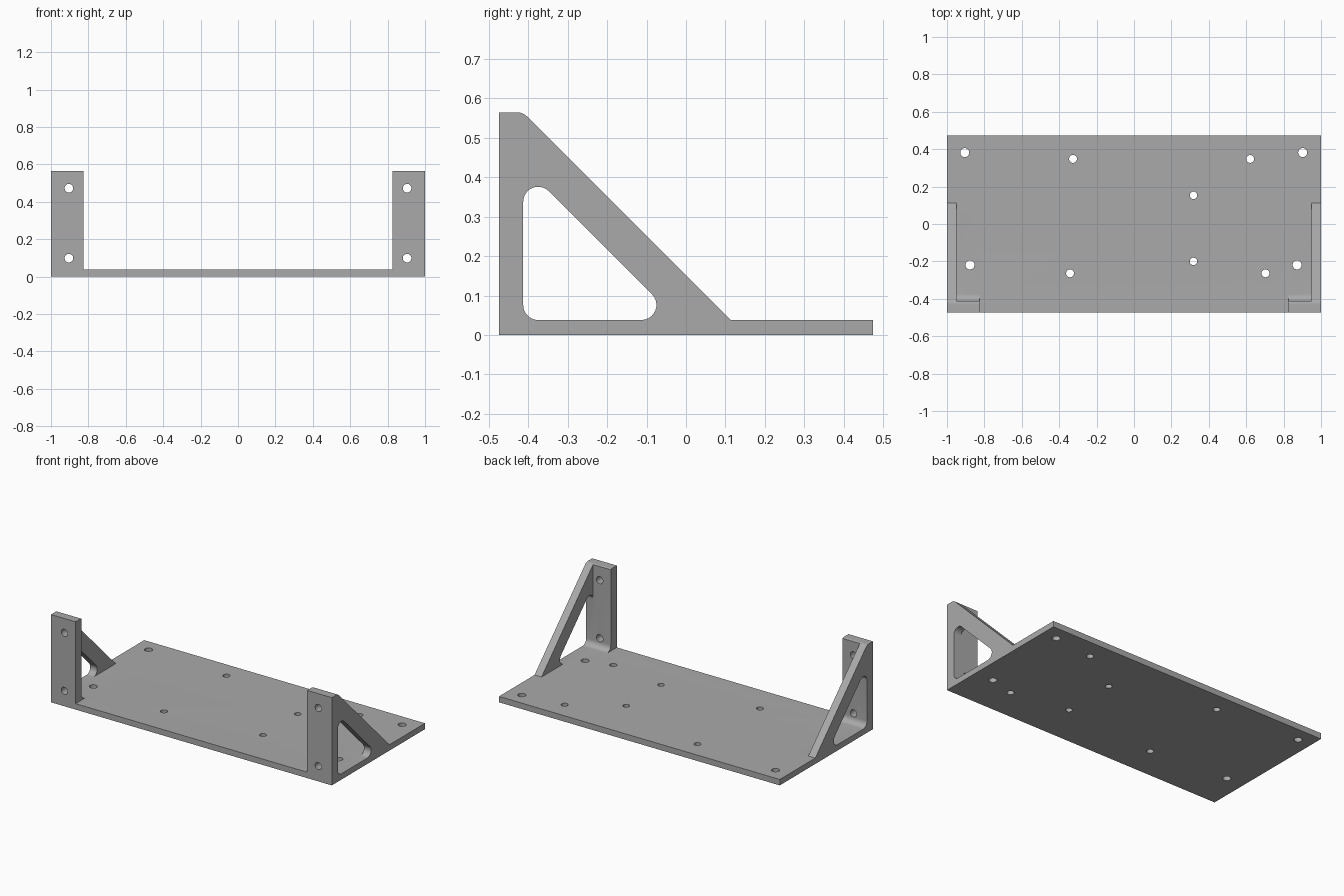
import bpy, bmesh
from math import radians, sin, cos, tan
from mathutils import Vector

if "Cube" in bpy.data.objects:
    bpy.data.objects.remove(bpy.data.objects["Cube"])

grey = bpy.data.materials.new("plain grey")
grey.use_nodes = True
grey.diffuse_color = (0.4, 0.4, 0.4, 1)
grey.node_tree.nodes["Principled BSDF"].inputs["Base Color"].default_value = grey.diffuse_color

FRONT, BACK, PLATE, TOP = -0.474, 0.474, 0.038, 0.565
POST_BACK, POST_IN, WALL_IN = -0.413, 0.825, 0.95
R = 0.038


def arc(y, z, start, end, steps=10):
    """Points of a fillet in the side plane, angles in degrees."""
    angles = [radians(start + (end - start) * i / steps) for i in range(steps + 1)]
    return [(y + R * cos(a), z + R * sin(a)) for a in angles]


def extrude(name, profile, x0, x1):
    """Side profile of (y, z) points swept along x."""
    bm = bmesh.new()
    face = bm.faces.new([bm.verts.new((x0, y, z)) for y, z in profile])
    new = bmesh.ops.extrude_face_region(bm, geom=[face])["geom"]
    bmesh.ops.translate(bm, vec=(x1 - x0, 0, 0),
                        verts=[v for v in new if isinstance(v, bmesh.types.BMVert)])
    bmesh.ops.recalc_face_normals(bm, faces=bm.faces)
    mesh = bpy.data.meshes.new(name)
    bm.to_mesh(mesh)
    bm.free()
    obj = bpy.data.objects.new(name, mesh)
    mesh.materials.append(grey)
    bpy.context.collection.objects.link(obj)
    return obj


def drill(name, location, radius, axis):
    """Cylinder cutter along axis."""
    bpy.ops.mesh.primitive_cylinder_add(vertices=32, radius=radius, depth=0.2, location=location)
    obj = bpy.context.object
    obj.name = name
    obj.rotation_euler = Vector(axis).to_track_quat("Z", "Y").to_euler()
    obj.data.materials.append(grey)
    return obj


# Full side outline: plate edge, sloped brace, rounded top of the post
corner = -0.414 - R * tan(radians(22.5))
outline = [(FRONT, 0), (BACK, 0), (BACK, PLATE), (0.151 - PLATE, PLATE)]
outline += arc(corner, TOP - R, 45, 90) + [(FRONT, TOP)]
bracket = extrude("mounting_bracket", outline, -1, 1)

cutters = []

# Open space between the posts
cutters.append(extrude("centre_cutter", [(-1, PLATE), (1, PLATE), (1, 1), (-1, 1)],
                       -POST_IN, POST_IN))

# Space behind the posts, with a fillet at the foot
behind = arc(POST_BACK + R, PLATE + R, 180, 270) + [(1, PLATE), (1, 1), (POST_BACK, 1)]
cutters.append(extrude("behind_post_cutter", behind, -WALL_IN, WALL_IN))

# Rounded triangular window in each side brace
window = (arc(POST_BACK + R, PLATE + R, 180, 270) + arc(-0.113, PLATE + R, 270, 405)
          + arc(POST_BACK + R, 0.338, 45, 180))
for side in (-1, 1):
    cutters.append(extrude("window_cutter", window, side * 0.93, side * 1.1))
    # Screw holes in the posts
    for z in (0.099, 0.473):
        cutters.append(drill("post_hole", (side * 0.904, FRONT, z), 0.023, (0, 1, 0)))

# Screw holes in the plate
holes = {0.024: [(-0.905, 0.382), (0.902, 0.382), (-0.877, -0.219), (0.872, -0.219)],
         0.021: [(-0.326, 0.348), (0.621, 0.348), (-0.342, -0.264), (0.703, -0.264)],
         0.02: [(0.318, 0.153), (0.318, -0.2)]}
for radius, places in holes.items():
    for x, y in places:
        cutters.append(drill("plate_hole", (x, y, 0), radius, (0, 0, 1)))

# Cut everything out of the body
for cutter in cutters:
    mod = bracket.modifiers.new(cutter.name, "BOOLEAN")
    mod.operation, mod.solver, mod.object = "DIFFERENCE", "EXACT", cutter
bpy.context.view_layer.update()
result = bpy.data.meshes.new_from_object(
    bracket.evaluated_get(bpy.context.evaluated_depsgraph_get()))
bracket.modifiers.clear()
bracket.data = result
for cutter in cutters:
    bpy.data.objects.remove(cutter)

bpy.ops.object.select_all(action="DESELECT")
bracket.select_set(True)
bpy.context.view_layer.objects.active = bracket
bpy.ops.object.shade_smooth_by_angle(angle=radians(30))
